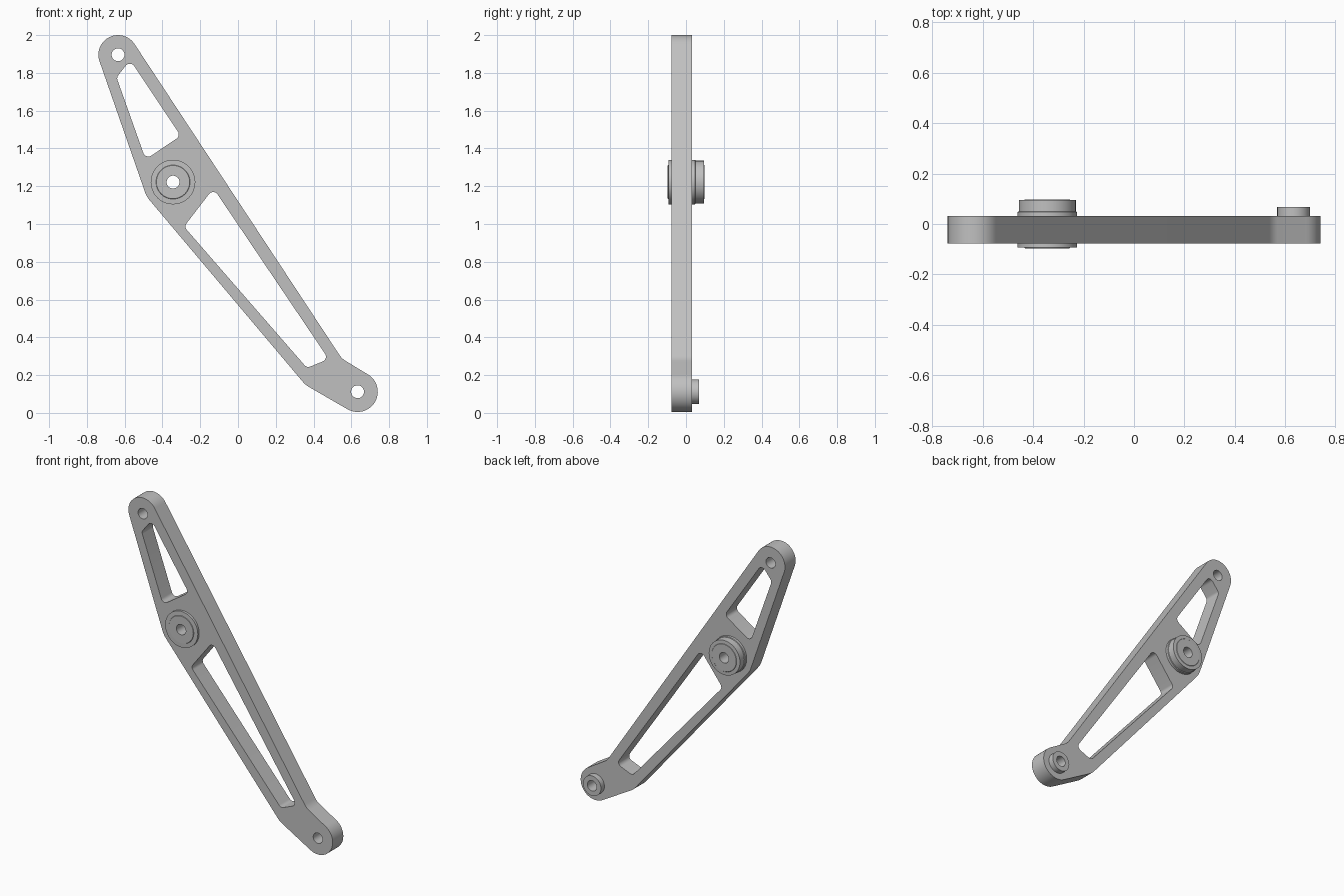
import bpy, bmesh
from math import sin, cos, pi, radians
from mathutils import Vector

cube = bpy.data.objects.get("Cube")
if cube:
    bpy.data.objects.remove(cube, do_unlink=True)

grey = bpy.data.materials.new("plain grey")
grey.use_nodes = True
grey.diffuse_color = (0.53, 0.53, 0.53, 1)
grey.node_tree.nodes["Principled BSDF"].inputs["Base Color"].default_value = grey.diffuse_color

TOP, PIVOT, FOOT = Vector((-0.635, 1.896)), Vector((-0.344, 1.222)), Vector((0.633, 0.112))
HOLE = 0.034
FRONT, BACK = -0.078, 0.032


def arc(centre, r, start, end, n):
    angles = [radians(start + (end - start) * i / n) for i in range(n + 1)]
    return [centre + r * Vector((cos(a), sin(a))) for a in angles]


def circle(centre, r, n=48):
    return arc(centre, r, 0, 360, n)[:-1]


def fillet(before, corner, after, r, n=8):
    """Round one corner with a tangent arc."""
    p, c, q = Vector(before), Vector(corner), Vector(after)
    u, v = (p - c).normalized(), (q - c).normalized()
    half = u.angle(v) / 2
    mid = (u + v).normalized()
    centre = c + mid * r / sin(half)
    a, b = c + u * r * cos(half) / sin(half), c + v * r * cos(half) / sin(half)
    da, db = a - centre, b - centre
    sweep = da.angle(db)
    return [centre + (da * sin((1 - i / n) * sweep) + db * sin(i / n * sweep)) / sin(sweep)
            for i in range(n + 1)]


def rounded(corners, r):
    k = len(corners)
    return [p for i in range(k)
            for p in fillet(corners[i - 1], corners[i], corners[(i + 1) % k], r)]


def finish(name, mesh):
    obj = bpy.data.objects.new(name, mesh)
    bpy.context.collection.objects.link(obj)
    mesh.materials.clear()
    mesh.materials.append(grey)
    bpy.ops.object.select_all(action="DESELECT")
    obj.select_set(True)
    bpy.context.view_layer.objects.active = obj
    bpy.ops.object.shade_smooth_by_angle(angle=radians(30))
    return obj


def plate(name, loops, y0, y1):
    """Filled outline with openings, extruded along y."""
    curve = bpy.data.curves.new(name, "CURVE")
    curve.dimensions, curve.fill_mode = "2D", "BOTH"
    curve.extrude = (y1 - y0) / 2
    for loop in loops:
        spline = curve.splines.new("POLY")
        spline.points.add(len(loop) - 1)
        for point, p in zip(spline.points, loop):
            point.co = (p.x, p.y, 0, 1)
        spline.use_cyclic_u = True
    temp = bpy.data.objects.new(name + " outline", curve)
    bpy.context.collection.objects.link(temp)
    bpy.context.view_layer.update()
    mesh = bpy.data.meshes.new_from_object(
        temp.evaluated_get(bpy.context.evaluated_depsgraph_get()))
    bpy.data.objects.remove(temp, do_unlink=True)
    bm = bmesh.new()
    bm.from_mesh(mesh)
    bmesh.ops.remove_doubles(bm, verts=bm.verts, dist=1e-5)
    for v in bm.verts:
        v.co = (v.co.x, (y0 + y1) / 2 - v.co.z, v.co.y)
    bmesh.ops.recalc_face_normals(bm, faces=bm.faces)
    bm.to_mesh(mesh)
    bm.free()
    return finish(name, mesh)


def turned(name, centre, profile, n=48):
    """Closed (radius, y) profile revolved about a y axis."""
    bm = bmesh.new()
    rings = [[bm.verts.new((centre.x + r * cos(2 * pi * i / n), y,
                            centre.y + r * sin(2 * pi * i / n))) for i in range(n)]
             for r, y in profile]
    for k, ring in enumerate(rings):
        prev = rings[k - 1]
        for i in range(n):
            j = (i + 1) % n
            bm.faces.new((prev[i], prev[j], ring[j], ring[i]))
    bmesh.ops.recalc_face_normals(bm, faces=bm.faces)
    mesh = bpy.data.meshes.new(name)
    bm.to_mesh(mesh)
    bm.free()
    return finish(name, mesh)


# Lever arm: rounded ends, three bends, two windows and three holes
top_end = arc(TOP, 0.104, 33.2, 200, 28)
foot_end = arc(FOOT, 0.107, -120.7, 62.5, 28)
elbow, heel, ankle = (-0.484, 1.145), (0.357, 0.148), (0.55, 0.287)
outline = (top_end
           + fillet(top_end[-1], elbow, heel, 0.13)
           + fillet(elbow, heel, foot_end[0], 0.13)
           + foot_end
           + fillet(foot_end[-1], ankle, top_end[0], 0.1))
upper_window = rounded([(-0.643, 1.776), (-0.489, 1.342), (-0.303, 1.467), (-0.571, 1.868)], 0.028)
lower_window = rounded([(-0.286, 0.986), (0.365, 0.238), (0.480, 0.285), (-0.130, 1.189)], 0.028)
plate("lever_arm", [outline, upper_window, lower_window, circle(TOP, HOLE),
                    circle(PIVOT, 0.09), circle(FOOT, HOLE)], FRONT, BACK)

# Pivot bushing: front collar, body through the arm, stepped back collar
turned("pivot_bushing", PIVOT, [
    (HOLE, -0.097), (0.088, -0.097), (0.09, -0.094), (0.118, -0.093), (0.118, FRONT),
    (0.09, FRONT), (0.09, BACK), (0.118, BACK), (0.118, 0.048), (0.113, 0.05),
    (0.113, 0.095), (0.09, 0.096), (0.088, 0.098), (HOLE, 0.098)])

# Spacer ring behind the foot hole
turned("foot_spacer", FOOT, [(HOLE, BACK), (0.065, BACK), (0.065, 0.068), (HOLE, 0.068)])
